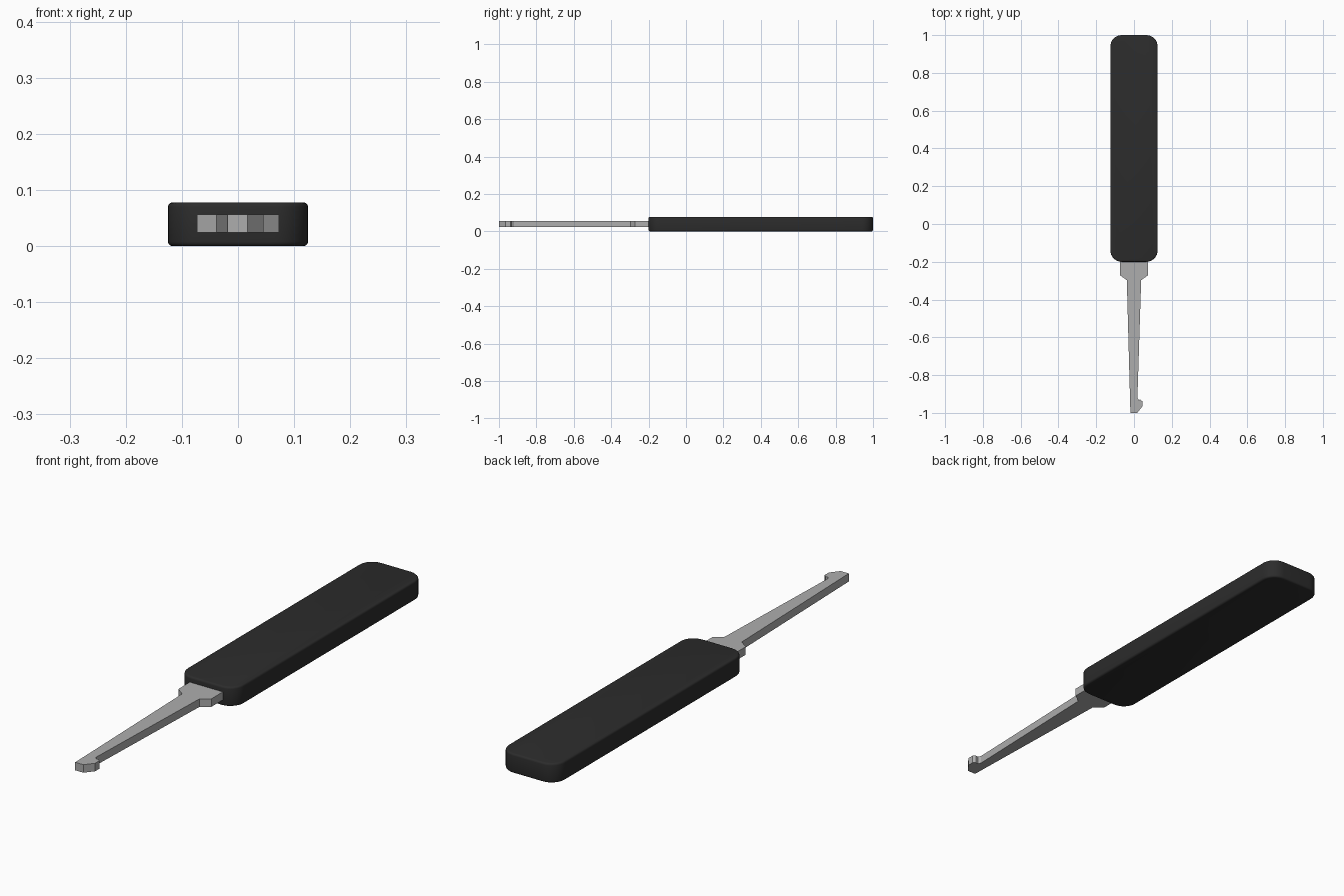
import bpy, bmesh, math

if "Cube" in bpy.data.objects:
    bpy.data.objects.remove(bpy.data.objects["Cube"])


def material(name, v):
    m = bpy.data.materials.new(name)
    m.diffuse_color = (v, v, v, 1)
    m.use_nodes = True
    m.node_tree.nodes["Principled BSDF"].inputs["Base Color"].default_value = m.diffuse_color
    return m


def extrude_profile(name, points, z0, z1, mat):
    bm = bmesh.new()
    face = bm.faces.new([bm.verts.new((x, y, z0)) for x, y in points])
    res = bmesh.ops.extrude_face_region(bm, geom=[face])
    top = [g for g in res["geom"] if isinstance(g, bmesh.types.BMVert)]
    bmesh.ops.translate(bm, verts=top, vec=(0, 0, z1 - z0))
    bmesh.ops.recalc_face_normals(bm, faces=bm.faces)
    mesh = bpy.data.meshes.new(name)
    bm.to_mesh(mesh)
    bm.free()
    mesh.materials.append(mat)
    ob = bpy.data.objects.new(name, mesh)
    bpy.context.collection.objects.link(ob)
    return ob


def rounded_rect(x0, x1, y0, y1, r, n=8):
    pts = []
    corners = [(x1 - r, y1 - r), (x0 + r, y1 - r), (x0 + r, y0 + r), (x1 - r, y0 + r)]
    for q, (cx, cy) in enumerate(corners):
        for i in range(n + 1):
            a = math.pi / 2 * (q + i / n)
            pts.append((cx + r * math.cos(a), cy + r * math.sin(a)))
    return pts


black = material("black_plastic", 0.025)
steel = material("grey_steel", 0.42)

# Handle: rounded bar with softened rims
handle = extrude_profile("handle", rounded_rect(-0.125, 0.125, -0.2, 1.0, 0.06),
                         0.0, 0.078, black)
bev = handle.modifiers.new("soft_rim", 'BEVEL')
bev.width = 0.008
bev.segments = 3
bev.limit_method = 'ANGLE'
bev.angle_limit = math.radians(40)
bpy.context.view_layer.objects.active = handle
handle.select_set(True)
bpy.ops.object.modifier_apply(modifier="soft_rim")
bpy.ops.object.shade_smooth_by_angle(angle=math.radians(40))

# Blade: shouldered tang, tapered shank and a hook on the right of the tip
blade_outline = [
    (-0.073, -0.15), (-0.073, -0.272), (-0.038, -0.298), (-0.019, -1.0),
    (0.017, -1.0), (0.045, -0.965), (0.045, -0.939), (0.034, -0.930),
    (0.025, -0.931), (0.018, -0.920), (0.038, -0.298), (0.073, -0.272),
    (0.073, -0.15),
]
extrude_profile("hooked_blade", blade_outline, 0.024, 0.056, steel)
